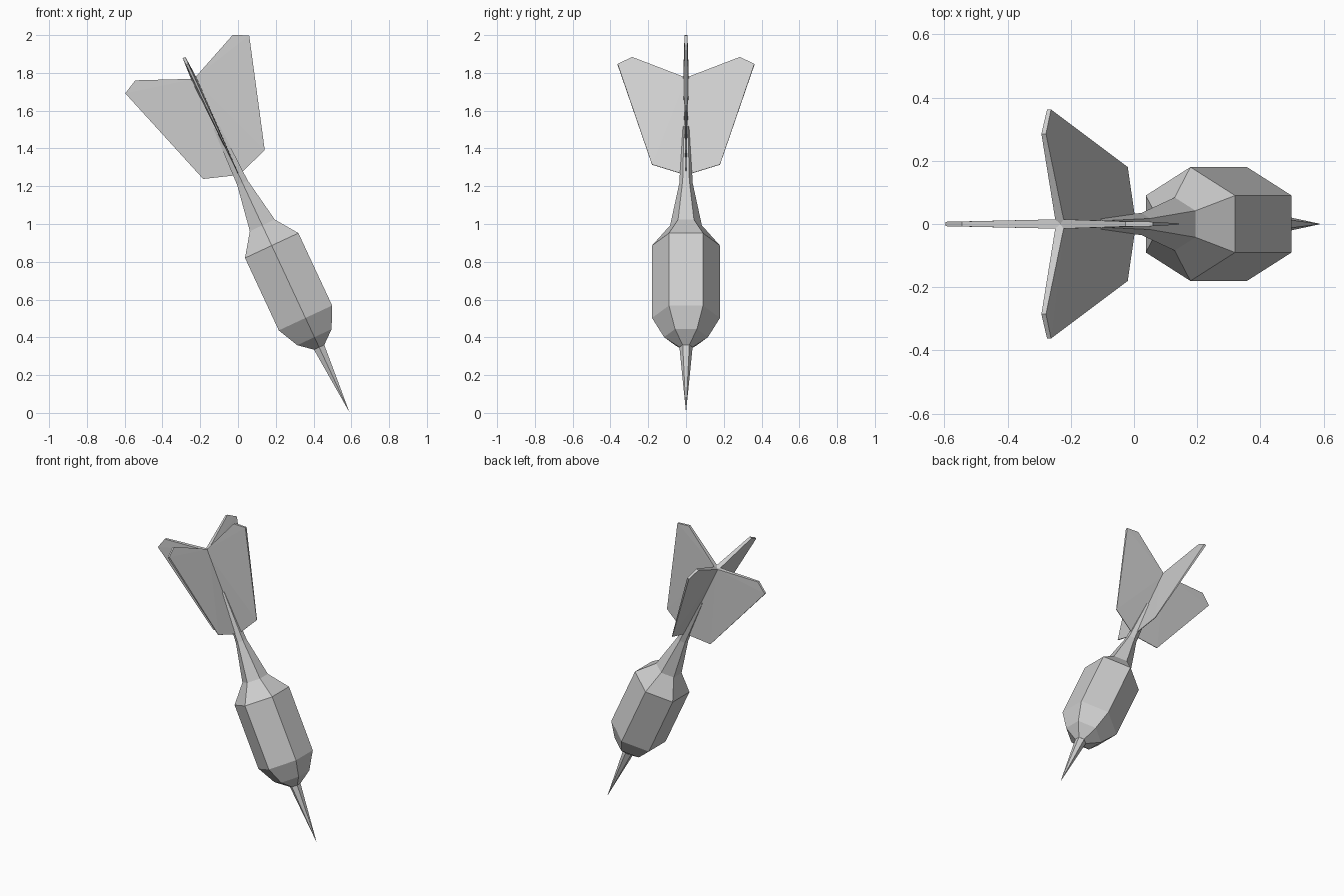
import bpy, bmesh, math
from mathutils import Matrix

cube = bpy.data.objects.get("Cube")
if cube:
    bpy.data.objects.remove(cube, do_unlink=True)

grey = bpy.data.materials.new("plain_grey")
grey.use_nodes = True
COLOUR = (0.62, 0.62, 0.62, 1)
grey.diffuse_color = COLOUR
grey.node_tree.nodes["Principled BSDF"].inputs["Base Color"].default_value = COLOUR

# The dart is modelled upright along z, then tilted
PLACE = Matrix.Translation((0.585, 0, 0.014)) @ Matrix.Rotation(math.radians(-25), 4, 'Y')


def finish(name, bm):
    bmesh.ops.recalc_face_normals(bm, faces=bm.faces)
    mesh = bpy.data.meshes.new(name)
    bm.to_mesh(mesh)
    bm.free()
    mesh.materials.append(grey)
    obj = bpy.data.objects.new(name, mesh)
    obj.matrix_world = PLACE
    bpy.context.collection.objects.link(obj)


def hexagonal(name, profile):
    """Six-sided solid through (radius, height) stations; radius 0 is a point."""
    bm = bmesh.new()
    rings = []
    for r, z in profile:
        if r == 0:
            rings.append([bm.verts.new((0, 0, z))] * 6)
        else:
            angles = [math.pi / 2 + k * math.pi / 3 for k in range(6)]
            rings.append([bm.verts.new((r * math.cos(a), r * math.sin(a), z)) for a in angles])
    for low, high in zip(rings, rings[1:]):
        for k in range(6):
            n = (k + 1) % 6
            corners = [low[k], low[n], high[n], high[k]]
            bm.faces.new(list(dict.fromkeys(corners)))
    for ring in (rings[0], rings[-1]):
        if len(set(ring)) == 6:
            bm.faces.new(ring)
    finish(name, bm)


def fin(name, angle):
    """Tapered flight, thickest at its inner trailing corner."""
    outline = [(0, 1.936, 0.015), (0, 1.374, 0.002), (0.18, 1.435, 0.002),
               (0.362, 2.02, 0.007), (0.285, 2.06, 0.008)]
    bm = bmesh.new()
    sides = [[bm.verts.new((x, s * half, z)) for x, z, half in outline] for s in (-1, 1)]
    for side in sides:
        for k in range(1, 4):
            bm.faces.new((side[0], side[k], side[k + 1]))
    a, b = sides
    for k in range(5):
        n = (k + 1) % 5
        bm.faces.new((a[k], a[n], b[n], b[k]))
    bmesh.ops.rotate(bm, verts=bm.verts, matrix=Matrix.Rotation(angle, 3, 'Z'))
    finish(name, bm)


# Needle, weighted barrel and slim shaft
hexagonal("needle_point", [(0, -0.014), (0.035, 0.37)])
hexagonal("barrel", [(0.035, 0.368), (0.116, 0.427), (0.18, 0.539), (0.18, 0.962), (0.084, 1.08)])
hexagonal("shaft", [(0.084, 1.08), (0.035, 1.329), (0.021, 1.653)])

# Four flights
for i, side in enumerate(("left", "back", "right", "front")):
    fin(side + "_fin", i * math.pi / 2)
